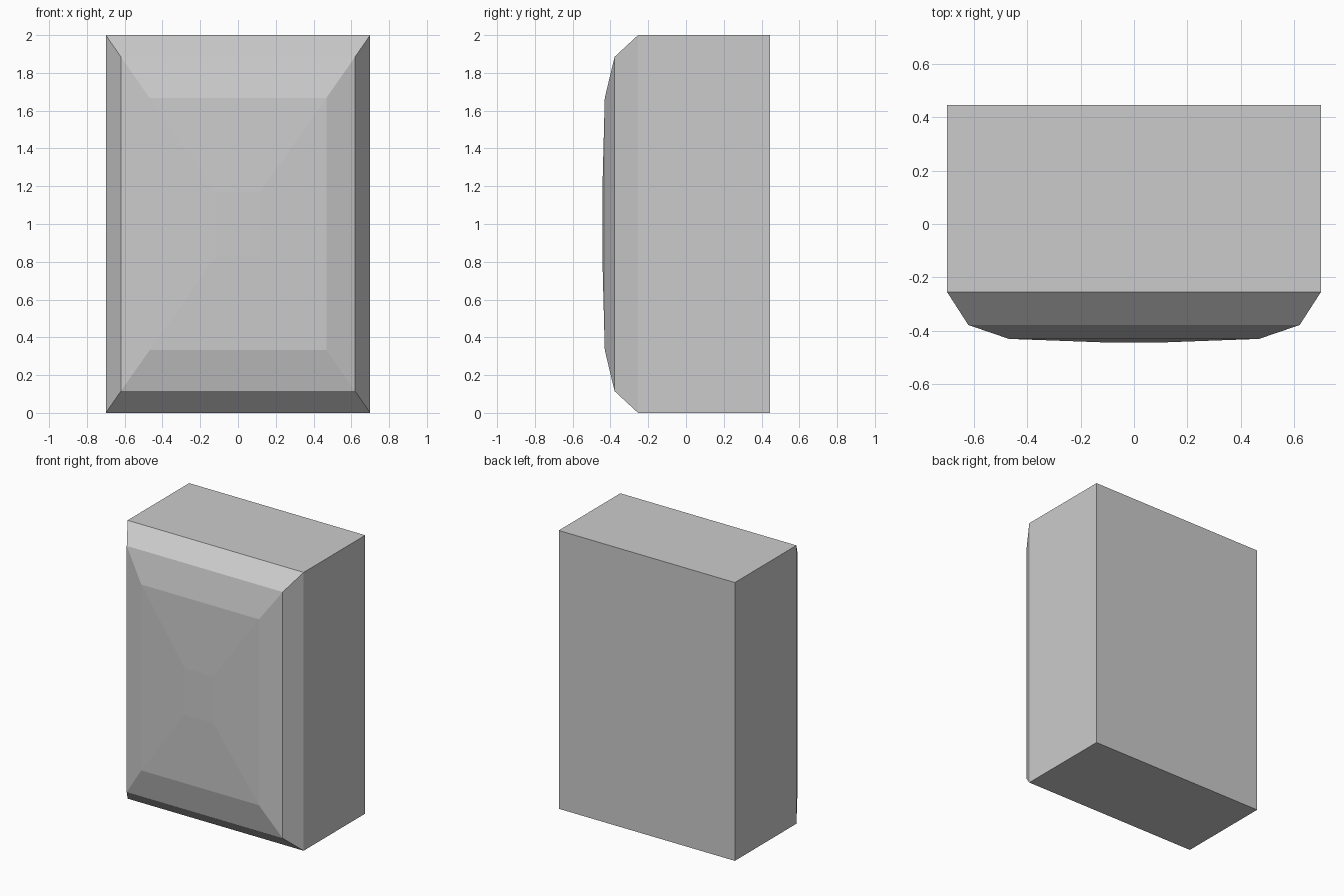
import bpy, bmesh

if "Cube" in bpy.data.objects:
    bpy.data.objects.remove(bpy.data.objects["Cube"])

# Rectangular sections from back to domed front: (y, half width, half height)
SECTIONS = [
    (0.445, 0.70, 1.00),
    (-0.254, 0.70, 1.00),
    (-0.378, 0.62, 0.885),
    (-0.430, 0.468, 0.668),
    (-0.443, 0.115, 0.168),
]


def loft_rectangles(name, sections, zc):
    bm = bmesh.new()
    rings = [[bm.verts.new((sx * w, y, zc + sz * h))
              for sx, sz in ((-1, -1), (1, -1), (1, 1), (-1, 1))]
             for y, w, h in sections]
    for a, b in zip(rings, rings[1:]):
        for i in range(4):
            j = (i + 1) % 4
            bm.faces.new((a[i], a[j], b[j], b[i]))
    bm.faces.new(rings[0])
    bm.faces.new(rings[-1])
    bmesh.ops.recalc_face_normals(bm, faces=bm.faces)
    mesh = bpy.data.meshes.new(name)
    bm.to_mesh(mesh)
    bm.free()
    obj = bpy.data.objects.new(name, mesh)
    bpy.context.collection.objects.link(obj)
    return obj


# Solid block with a faceted, bulging front
loft_rectangles("bulged_block", SECTIONS, 1.0)
